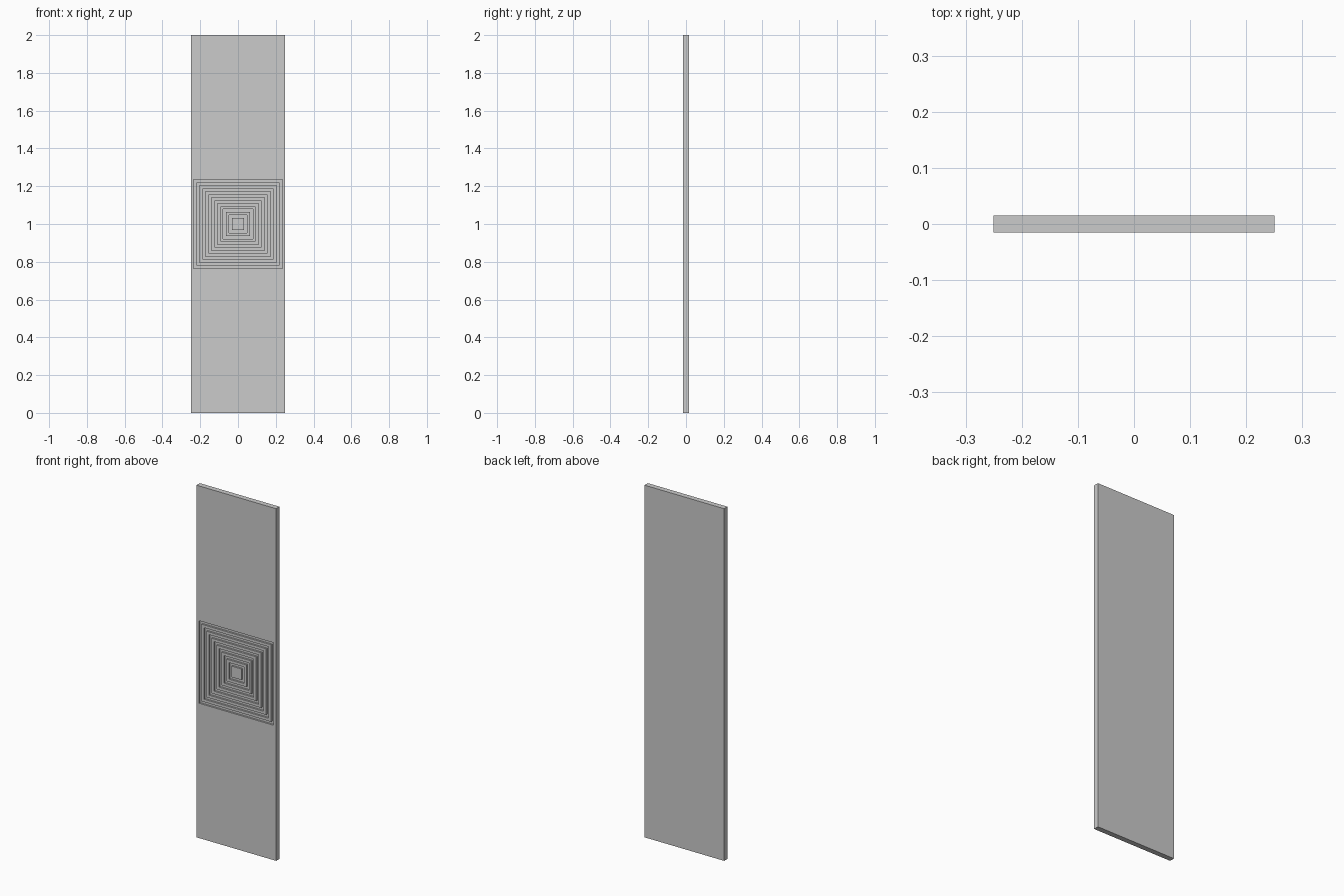
import bpy, bmesh

if "Cube" in bpy.data.objects:
    bpy.data.objects.remove(bpy.data.objects["Cube"])

W, T, H = 0.25, 0.015, 1.0      # half width, half thickness, half height
U = 0.5 / 32                    # groove and ridge width
DEPTH = 0.01
GROOVES = 7

bm = bmesh.new()

def ring(hx, hz, y):
    return [bm.verts.new((sx * hx, y, 1.0 + sz * hz))
            for sx, sz in ((-1, -1), (1, -1), (1, 1), (-1, 1))]

def bridge(a, b):
    for i in range(4):
        j = (i + 1) % 4
        bm.faces.new((a[i], a[j], b[j], b[i]))

# Slab: back, edges, front border
back = ring(W, H, T)
bm.faces.new(back)
rings = [back, ring(W, H, -T)]

# Concentric square grooves stepping inwards, flush ridges between
for k in range(GROOVES):
    outer = (15 - 2 * k) * U
    inner = outer - U
    for h, y in ((outer, -T), (outer, DEPTH - T), (inner, DEPTH - T), (inner, -T)):
        rings.append(ring(h, h, y))

for a, b in zip(rings, rings[1:]):
    bridge(a, b)
bm.faces.new(rings[-1])         # centre pad
bmesh.ops.recalc_face_normals(bm, faces=bm.faces)

mesh = bpy.data.meshes.new("grooved_panel")
bm.to_mesh(mesh)
bm.free()
panel = bpy.data.objects.new("grooved_panel", mesh)
bpy.context.collection.objects.link(panel)
